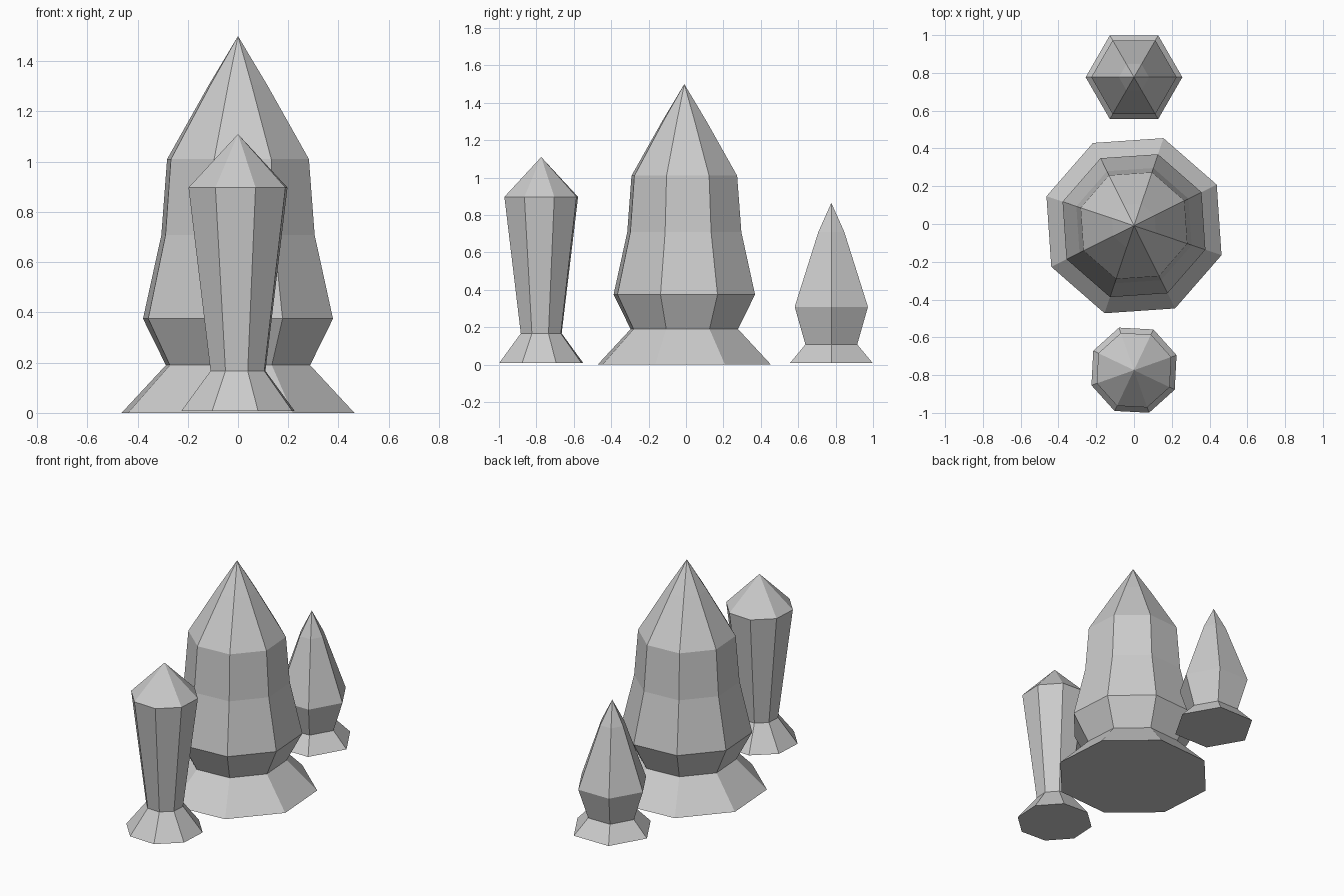
import bpy
import bmesh
from math import cos, sin, radians, tau

if "Cube" in bpy.data.objects:
    bpy.data.objects.remove(bpy.data.objects["Cube"])


def crystal(name, center_y, sides, turn, profile, apex_z):
    """Faceted shaft: rings of (radius, z) closed by a flat base and a point."""
    bm = bmesh.new()
    rings = []
    for r, z in profile:
        angles = [radians(turn) + tau * i / sides for i in range(sides)]
        rings.append([bm.verts.new((r * cos(a), r * sin(a), z)) for a in angles])
    bm.faces.new(rings[0][::-1])
    for low, high in zip(rings, rings[1:]):
        for i in range(sides):
            j = (i + 1) % sides
            bm.faces.new((low[i], low[j], high[j], high[i]))
    tip = bm.verts.new((0, 0, apex_z))
    for i in range(sides):
        bm.faces.new((rings[-1][i], rings[-1][(i + 1) % sides], tip))
    bm.normal_update()
    mesh = bpy.data.meshes.new(name)
    bm.to_mesh(mesh)
    bm.free()
    obj = bpy.data.objects.new(name, mesh)
    obj.location = (0, center_y, 0)
    bpy.context.collection.objects.link(obj)
    return obj


# Large central spire
crystal("large_spire", -0.009, 8, 26.4,
        [(0.489, 0), (0.303, 0.19), (0.399, 0.375), (0.322, 0.708),
         (0.298, 1.01), (0.123, 1.305)], 1.5)

# Slim front spire that widens upward
crystal("front_spire", -0.774, 8, 19.5,
        [(0.239, 0.008), (0.116, 0.167), (0.209, 0.897)], 1.11)

# Short six-sided back spire
crystal("back_spire", 0.777, 6, 0,
        [(0.256, 0.008), (0.16, 0.108), (0.226, 0.309), (0.08, 0.71)], 0.865)
